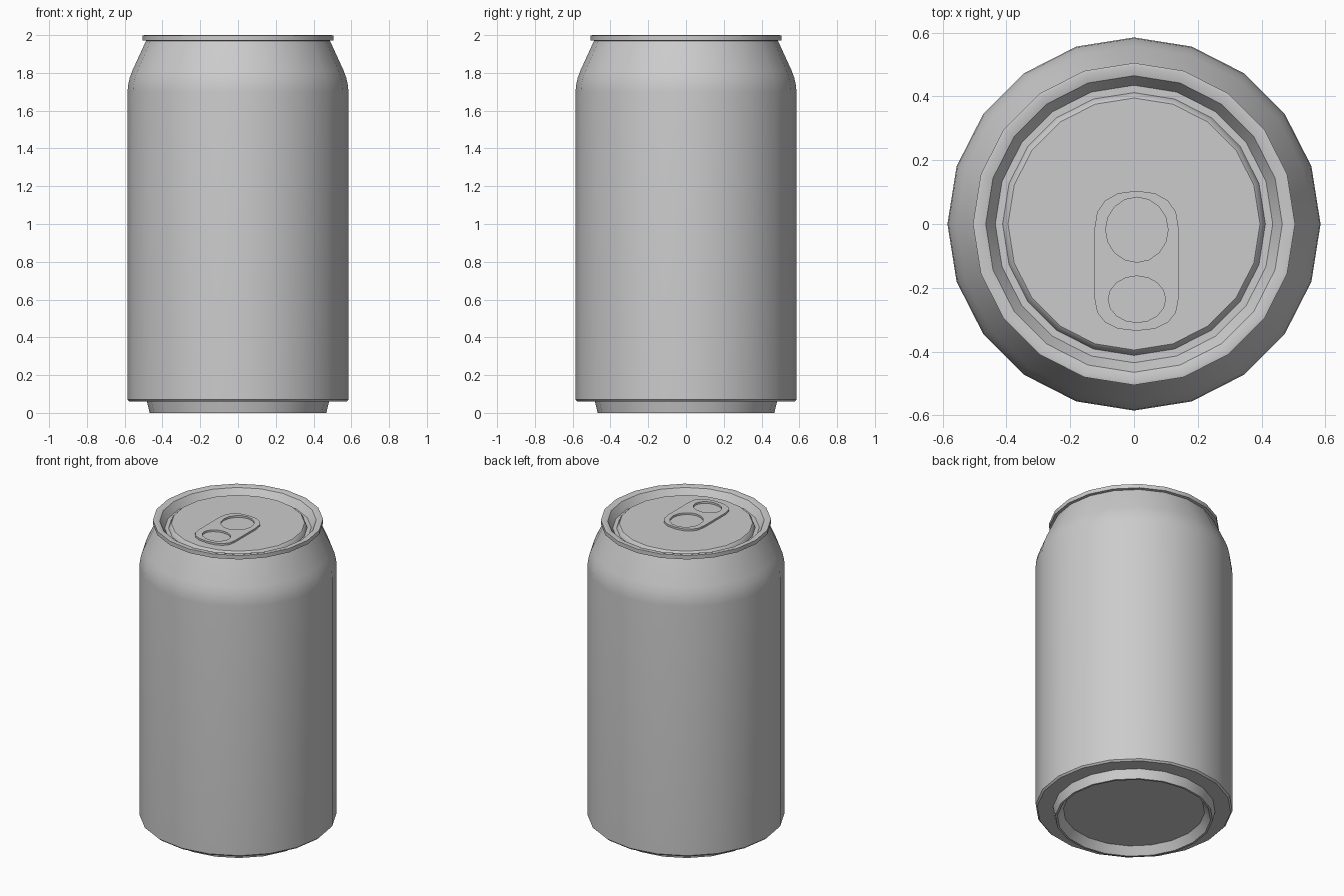
import bpy, bmesh
from math import sin, cos, pi, radians, copysign

if "Cube" in bpy.data.objects:
    bpy.data.objects.remove(bpy.data.objects["Cube"])

SIDES = 20
LID_Z = 1.975


def smooth(ob, angle):
    bpy.ops.object.select_all(action='DESELECT')
    ob.select_set(True)
    bpy.context.view_layer.objects.active = ob
    bpy.ops.object.shade_smooth_by_angle(angle=radians(angle))


def lathe(name, profile):
    """Revolve (radius, z) points about z and cap both ends."""
    bm = bmesh.new()
    rings = [[bm.verts.new((r * cos(2 * pi * i / SIDES), r * sin(2 * pi * i / SIDES), z))
              for i in range(SIDES)] for r, z in profile]
    for a, b in zip(rings, rings[1:]):
        for i in range(SIDES):
            j = (i + 1) % SIDES
            bm.faces.new((a[i], a[j], b[j], b[i]))
    bm.faces.new(rings[0][::-1])
    bm.faces.new(rings[-1])
    bmesh.ops.recalc_face_normals(bm, faces=bm.faces)
    me = bpy.data.meshes.new(name)
    bm.to_mesh(me)
    bm.free()
    ob = bpy.data.objects.new(name, me)
    bpy.context.collection.objects.link(ob)
    smooth(ob, 40)
    return ob


# Can: recessed base, foot, wall, shoulder, rim, groove and lid
lathe("can_body", [
    (0.42, 0.05), (0.455, 0.0), (0.468, 0.0), (0.482, 0.06),
    (0.575, 0.06), (0.585, 0.07), (0.585, 1.70), (0.582, 1.735),
    (0.573, 1.775), (0.558, 1.815), (0.487, 1.97),
    (0.505, 1.972), (0.505, 1.998), (0.495, 2.0), (0.465, 1.992),
    (0.435, 1.945), (0.412, 1.945), (0.403, 1.968), (0.395, LID_Z)])


def oval(cx, cy, rx, ry, n=16):
    return [(cx + rx * cos(2 * pi * i / n), cy + ry * sin(2 * pi * i / n)) for i in range(n)]


def squarish_end(cx, cy, rx, ry, start):
    """Half of a slightly squared oval."""
    pts = []
    for i in range(9):
        a = start + pi * i / 8
        c, s = cos(a), sin(a)
        pts.append((cx + rx * copysign(abs(c) ** 0.85, c), cy + ry * copysign(abs(s) ** 0.85, s)))
    return pts


# Pull tab: filled outline with two holes
outline = squarish_end(0.008, -0.015, 0.132, 0.119, 0) + squarish_end(0.008, -0.232, 0.132, 0.103, pi)
cu = bpy.data.curves.new("pull_tab", 'CURVE')
cu.dimensions = '2D'
cu.fill_mode = 'BOTH'
cu.extrude = 0.006
for pts in (outline, oval(0.009, -0.018, 0.098, 0.102), oval(0.009, -0.236, 0.09, 0.073)):
    sp = cu.splines.new('POLY')
    sp.points.add(len(pts) - 1)
    for p, (x, y) in zip(sp.points, pts):
        p.co = (x, y, 0, 1)
    sp.use_cyclic_u = True
tab = bpy.data.objects.new("pull_tab", cu)
tab.location.z = LID_Z + 0.006
bpy.context.collection.objects.link(tab)
bpy.ops.object.select_all(action='DESELECT')
tab.select_set(True)
bpy.context.view_layer.objects.active = tab
bpy.ops.object.convert(target='MESH')
smooth(bpy.context.view_layer.objects.active, 40)
